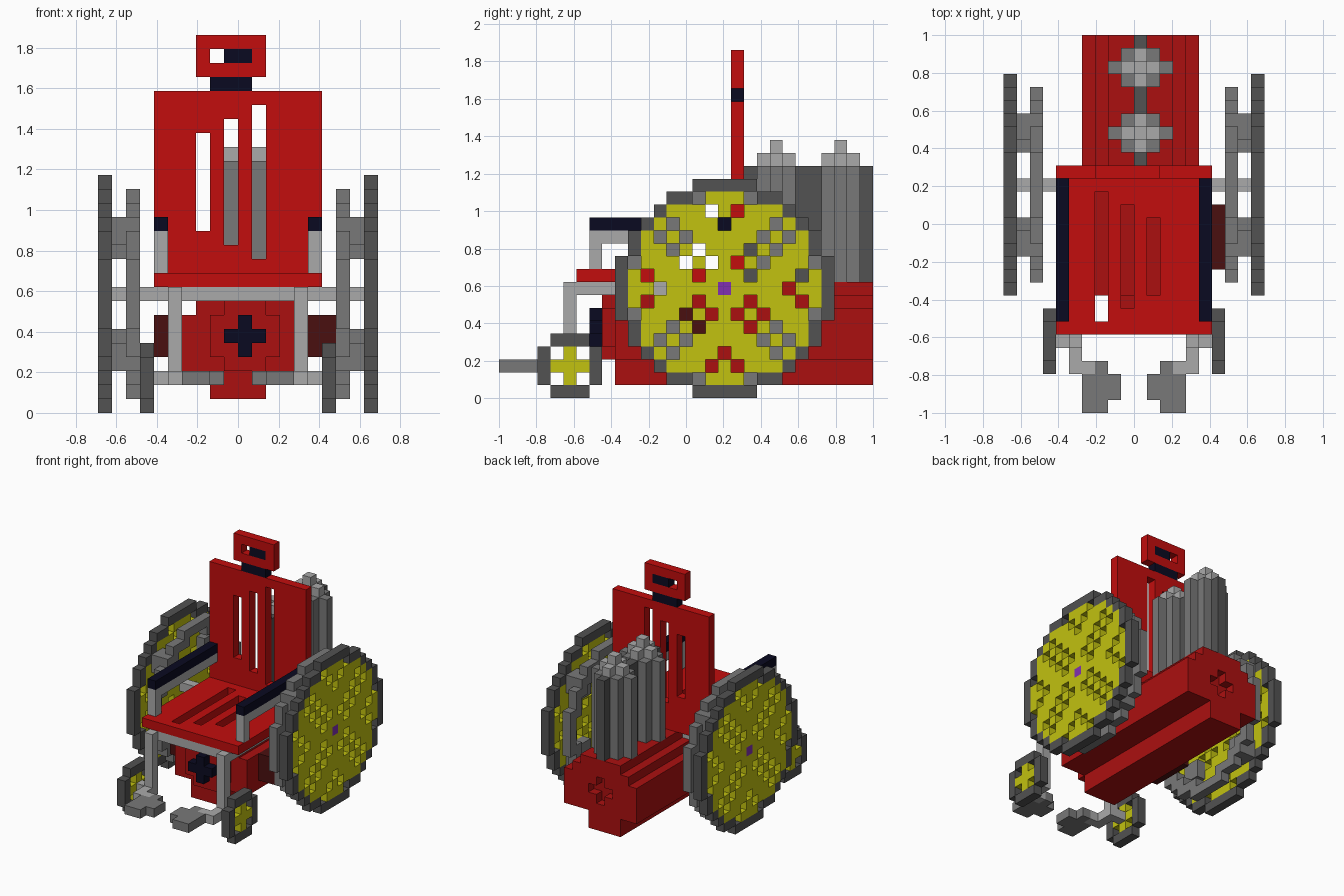
import bpy
import bmesh
from mathutils import Vector

V = 2 / 29              # edge of one block
if "Cube" in bpy.data.objects:
    bpy.data.objects.remove(bpy.data.objects["Cube"], do_unlink=True)


def material(name, r, g, b):
    m = bpy.data.materials.new(name)
    m.diffuse_color = (r, g, b, 1)
    m.use_nodes = True
    m.node_tree.nodes["Principled BSDF"].inputs["Base Color"].default_value = (r, g, b, 1)
    return m


red = material("bright red", .54, .004, .004)
tank_red = material("deep red", .41, .005, .005)
maroon = material("maroon", .068, .005, .005)
yellow = material("yellow", .54, .54, .005)
dark = material("dark grey", .085, .085, .085)
grey = material("mid grey", .19, .19, .19)
light = material("light grey", .4, .4, .4)
navy = material("navy black", .003, .003, .015)
purple = material("purple", .22, .03, .44)


def box(x, y, z):
    """Block cells in inclusive ranges; a plain number is one layer."""
    spans = [(a, a) if isinstance(a, int) else a for a in (x, y, z)]
    r = [range(a, b + 1) for a, b in spans]
    return {(i, j, k) for i in r[0] for j in r[1] for k in r[2]}


def mirror(cells):
    return {(19 - i, j, k) for i, j, k in cells}


def build(name, cells, mat):
    """Make one mesh of the outer faces of the cells."""
    bm = bmesh.new()
    cache = {}

    def vert(p):
        if p not in cache:
            i, j, k = p
            cache[p] = bm.verts.new(((i - 10) * V, j * V - 1, k * V))
        return cache[p]

    for c in sorted(cells):
        for axis in range(3):
            for side in (0, 1):
                n = list(c)
                n[axis] += 2 * side - 1
                if tuple(n) in cells:
                    continue
                u, w = (axis + 1) % 3, (axis + 2) % 3
                loop = []
                for a, b in ((0, 0), (1, 0), (1, 1), (0, 1)):
                    p = list(c)
                    p[axis] += side
                    p[u] += a
                    p[w] += b
                    loop.append(vert(tuple(p)))
                bm.faces.new(loop if side else loop[::-1])
    mesh = bpy.data.meshes.new(name)
    bm.to_mesh(mesh)
    bm.free()
    mesh.materials.append(mat)
    ob = bpy.data.objects.new(name, mesh)
    bpy.context.collection.objects.link(ob)


def pair(name, cells, mat):
    build("right_" + name, cells, mat)
    build("left_" + name, mirror(cells), mat)


# Seat, backrest and headrest
seat = box((4, 15), (6, 18), 9)
back = box((4, 15), 18, (10, 22))
for n, i in enumerate((7, 9, 11)):
    seat -= box(i, (7 + n, 16 - n), 9)
    back -= box(i, 18, (13 - n, 19 + n))
build("seat", seat, red)
build("backrest", back, red)
build("headrest", box((7, 11), 18, (24, 26)) - box((8, 10), 18, 25), red)
build("headrest_inlay", box((9, 10), 18, 25), navy)
build("headrest_neck", box((8, 10), 18, 23), navy)

# Armrests
pair("armrest_pad", box(4, (7, 17), 13), navy)
pair("armrest_frame", box(4, (7, 17), 12) | box(4, 7, (10, 11)), light)

# Frame, axle and front posts
pair("frame_post", box(5, 5, (2, 8)) | box(5, (6, 16), 8) | box(4, 5, 2), light)
build("frame_crossbar", box((6, 13), 6, 8), light)
build("axle", box((1, 18), 17, 8), light)

# Footrests
pair("footrest_arm", box(5, (3, 4), 2) | box(6, 3, 2), light)
pair("footrest", box((6, 7), (0, 2), 2) | box(8, (1, 2), 2) | box(7, 3, 2), grey)

# Front casters
rim = box(3, (4, 6), (0, 4)) | box(3, (3, 7), (1, 3))
pair("caster_tyre", rim - box(3, (4, 6), (1, 3)), dark)
pair("caster_spokes", box(3, (4, 6), 2) | box(3, 5, (1, 3)) - box(3, 5, 2), yellow)
pair("caster_hub", box(3, 5, 2), light)

# Drive wheels: tyre, pierced disc, hub, inner ring and its brackets
tyre, disc, ring, bracket = set(), set(), set(), set()
for dy in range(-8, 9):
    for dz in range(-8, 9):
        d = (dy * dy + dz * dz) ** .5
        lo, hi = sorted((abs(dy), abs(dz)))
        cell = (17 + dy, 8 + dz)
        hole = (hi - lo == 1 and lo > 0) or hi - lo == 5
        if 7.3 < d <= 8.3:
            tyre.add((0, *cell))
        elif d <= 7.3 and d > 0 and not hole:
            disc.add((0, *cell))
        if 6.3 < d <= 7.3:
            ring.add((2, *cell))
        if lo >= 3 and d <= 7.3 and hi - lo <= 1:
            bracket.add((1, *cell))
pair("wheel_tyre", tyre, dark)
pair("wheel_disc", disc, yellow)
pair("wheel_hub", box(0, 17, 8), purple)
pair("wheel_inner_ring", ring, grey)
pair("wheel_bracket", bracket, grey)

# Engine barrel under the seat, with keel, front cap and rear recess
barrel = box((8, 12), (9, 28), 8) | box((7, 13), (9, 28), 7) | box((6, 14), (9, 28), (3, 6))
barrel |= box((8, 11), (9, 28), (1, 2))
barrel |= box((8, 12), 8, (4, 6)) | box((9, 11), 8, (3, 7))
barrel -= box((9, 11), 28, 5) | box(10, 28, (4, 6))
build("engine_barrel", barrel, tank_red)
build("engine_front_cross", box((9, 11), 7, 5) | box(10, 7, (4, 6)) - box(10, 7, 5), navy)
build("engine_front_cap", box(10, 7, 5), light)
build("right_motor", box((4, 5), (11, 15), (4, 6)), maroon)
build("left_motor", box((15, 16), (11, 15), (4, 6)), maroon)

# Rear canisters and the plate joining them
plate = box(10, (19, 28), (9, 17))
for name, j in (("front", 21), ("rear", 26)):
    body = box((9, 11), (j - 1, j + 1), (9, 17)) | box((8, 12), j, (9, 17))
    plate -= body
    build(name + "_canister", body, grey)
    cap = box((9, 11), j, 18) | box(10, (j - 1, j + 1), 18) | box(10, j, 19)
    build(name + "_canister_cap", cap, light)
build("canister_plate", plate, dark)
